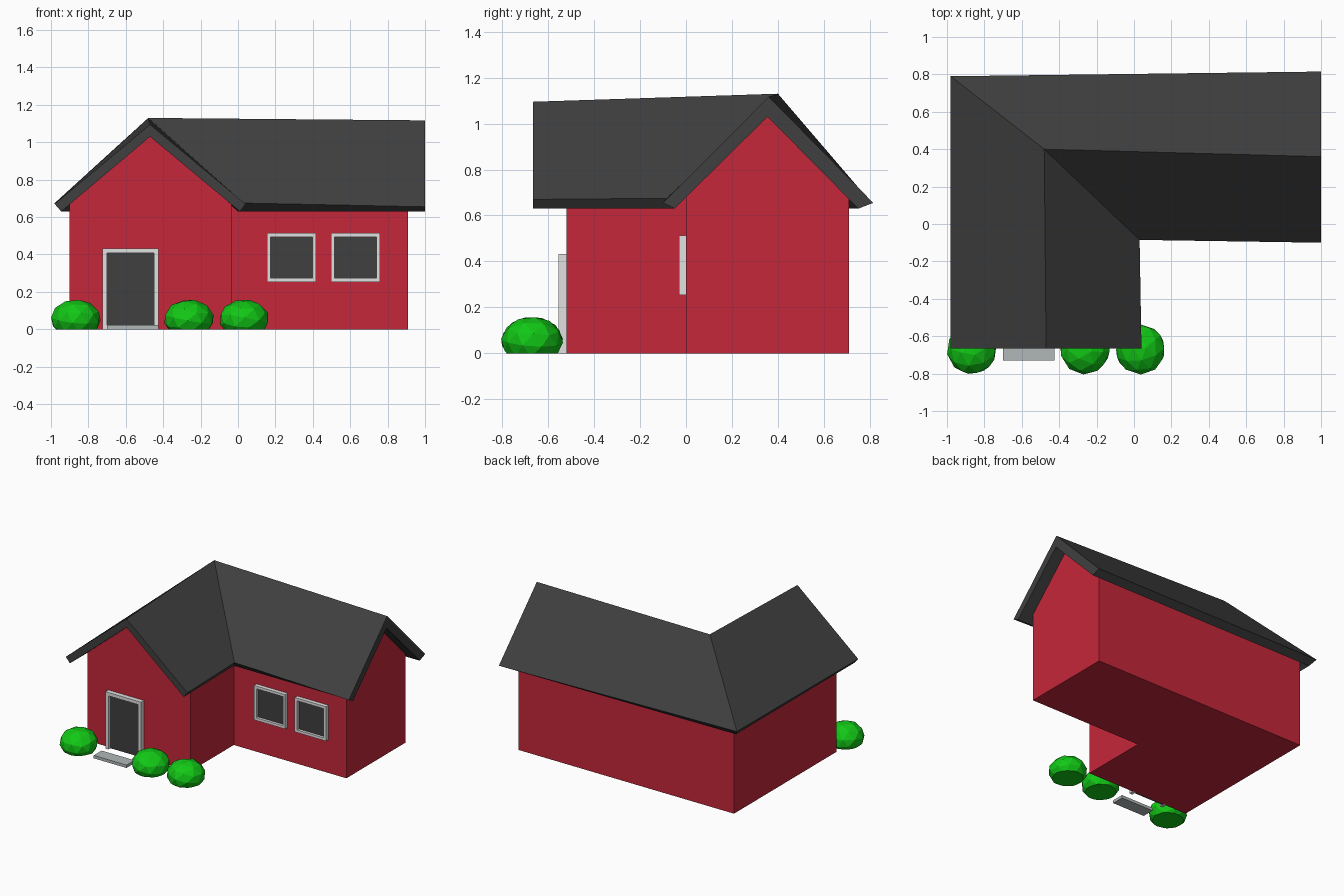
import bpy
import bmesh
from mathutils import Matrix

cube = bpy.data.objects.get("Cube")
if cube:
    bpy.data.objects.remove(cube, do_unlink=True)


def material(name, color):
    mat = bpy.data.materials.new(name)
    mat.use_nodes = True
    mat.diffuse_color = (*color, 1)
    mat.node_tree.nodes["Principled BSDF"].inputs["Base Color"].default_value = (*color, 1)
    return mat


RED = material("barn red", (0.56, 0.02, 0.042))
DARK = material("charcoal", (0.05, 0.05, 0.05))
TRIM = material("light grey trim", (0.75, 0.75, 0.75))
STONE = material("step grey", (0.44, 0.48, 0.48))
GREEN = material("leaf green", (0.006, 0.58, 0.008))


def finish(name, bm, mat):
    bmesh.ops.recalc_face_normals(bm, faces=bm.faces)
    mesh = bpy.data.meshes.new(name)
    bm.to_mesh(mesh)
    bm.free()
    mesh.materials.append(mat)
    obj = bpy.data.objects.new(name, mesh)
    bpy.context.collection.objects.link(obj)
    return obj


def loft(name, sections, mat):
    """Skin a row of matching closed profiles and cap both ends."""
    bm = bmesh.new()
    rings = [[bm.verts.new(p) for p in s] for s in sections]
    for a, b in zip(rings, rings[1:]):
        for i in range(len(a)):
            j = (i + 1) % len(a)
            bm.faces.new((a[i], a[j], b[j], b[i]))
    bm.faces.new(rings[0])
    bm.faces.new(rings[-1])
    return finish(name, bm, mat)


def add_box(bm, low, high):
    size = [h - l for l, h in zip(low, high)]
    mid = [(h + l) / 2 for l, h in zip(low, high)]
    bmesh.ops.create_cube(bm, size=1, matrix=Matrix.Translation(mid) @ Matrix.Diagonal((*size, 1)))


def box(name, low, high, mat):
    bm = bmesh.new()
    add_box(bm, low, high)
    return finish(name, bm, mat)


def framed_opening(name, x0, x1, z0, z1, wall, depth, edge, sill):
    """Raised trim around a recessed dark panel on a front wall."""
    front, back = wall - depth, wall + 0.005
    bm = bmesh.new()
    add_box(bm, (x0, front, z0), (x0 + edge, back, z1))
    add_box(bm, (x1 - edge, front, z0), (x1, back, z1))
    add_box(bm, (x0 + edge, front, z1 - edge), (x1 - edge, back, z1))
    if sill:
        add_box(bm, (x0 + edge, front, z0), (x1 - edge, back, z0 + edge))
    finish(name + "_frame", bm, TRIM)
    bottom = z0 + edge if sill else z0
    box(name + "_panel", (x0 + edge, wall - 0.01, bottom), (x1 - edge, back, z1 - edge), DARK)


# L-shaped walls: front gable, mitred corner, right gable
heights = (0, 0.68, 1.035, 0.68, 0)
across = (-0.90, -0.90, -0.47, -0.035, -0.035)
along = (0.71, 0.71, 0.355, 0, 0)
loft("walls", [
    [(x, -0.52, z) for x, z in zip(across, heights)],
    list(zip(across, along, heights)),
    [(0.91, y, z) for y, z in zip(along, heights)],
], RED)

# Roof slab: outer eave, ridge, inner eave, then back along the underside
front_profile = [(-0.98, 0.67), (-0.47, 1.095), (0.04, 0.67),
                 (0.01, 0.63), (-0.47, 1.03), (-0.945, 0.63)]
corner = [(-0.98, 0.79, 0.675), (-0.48, 0.40, 1.13), (0.03, -0.085, 0.675),
          (0.0, -0.05, 0.63), (-0.47, 0.355, 1.03), (-0.945, 0.75, 0.63)]
right_profile = [(0.815, 0.655), (0.36, 1.117), (-0.10, 0.655),
                 (-0.05, 0.63), (0.355, 1.03), (0.75, 0.63)]
loft("roof", [
    [(x, -0.665, z) for x, z in front_profile],
    corner,
    [(1.0, y, z) for y, z in right_profile],
], DARK)

# Door, step and windows
framed_opening("door", -0.725, -0.425, 0, 0.432, -0.52, 0.035, 0.025, False)
box("door_step", (-0.70, -0.73, 0), (-0.425, -0.635, 0.022), STONE)
for name, x0, x1 in (("left_window", 0.497, 0.76), ("right_window", 0.155, 0.417)):
    framed_opening(name, x0, x1, 0.253, 0.514, 0, 0.03, 0.02, True)

# Low-poly bushes with flat bottoms
for i, x in enumerate((-0.867, -0.262, 0.033)):
    bm = bmesh.new()
    shape = (Matrix.Translation((x, -0.67, 0.055)) @ Matrix.Diagonal((0.135, 0.135, 0.105, 1))
             @ Matrix.Rotation(0.5 + i * 0.7, 4, "Z") @ Matrix.Rotation(0.25, 4, "X"))
    bmesh.ops.create_icosphere(bm, subdivisions=2, radius=1, matrix=shape)
    cut = bmesh.ops.bisect_plane(bm, geom=bm.verts[:] + bm.edges[:] + bm.faces[:],
                                 plane_co=(0, 0, 0), plane_no=(0, 0, -1), clear_outer=True)
    rim = [e for e in cut["geom_cut"] if isinstance(e, bmesh.types.BMEdge)]
    bmesh.ops.holes_fill(bm, edges=rim)
    finish(f"bush_{i + 1}", bm, GREEN)
